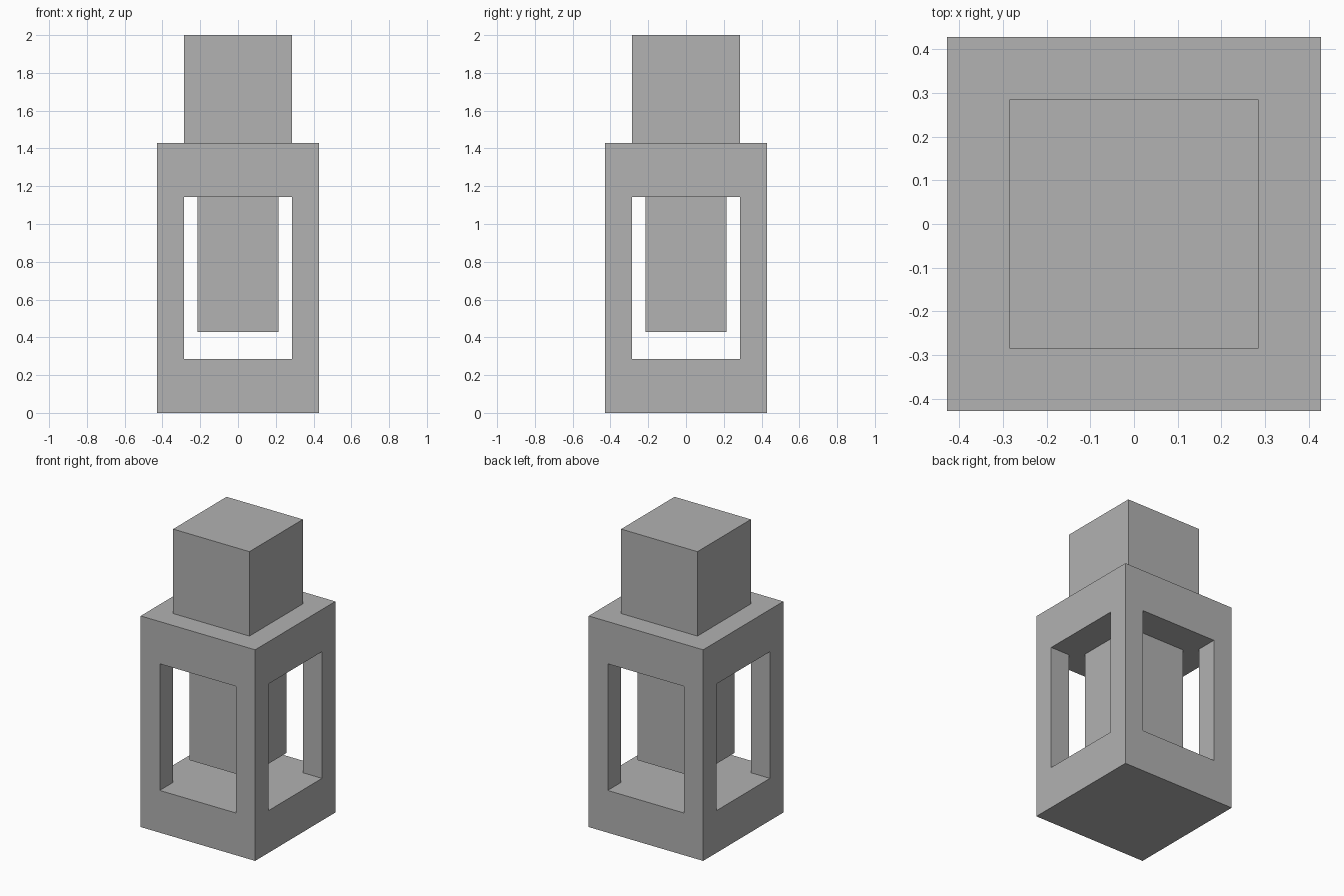
import bpy
from mathutils import Matrix, Vector

default = bpy.data.objects.get("Cube")
if default:
    bpy.data.objects.remove(default, do_unlink=True)

U = 1 / 14  # grid module shared by every dimension

grey = bpy.data.materials.new("plain grey")
grey.use_nodes = True
colour = (0.445, 0.445, 0.445, 1)
grey.diffuse_color = colour
grey.node_tree.nodes["Principled BSDF"].inputs["Base Color"].default_value = colour


def box(name, half_x, half_y, bottom, top):
    """Centred block, with sizes in grid modules."""
    bpy.ops.mesh.primitive_cube_add(size=1)
    obj = bpy.context.object
    obj.name = name
    obj.data.transform(Matrix.Diagonal(Vector((2 * half_x, 2 * half_y, top - bottom, 1)) * U))
    obj.data.transform(Matrix.Translation((0, 0, (bottom + top) / 2 * U)))
    obj.data.materials.append(grey)
    return obj


# Square housing, opened through both directions to leave four corner posts
housing = box("housing", 6, 6, 0, 20)
for name, half_x, half_y in (("side_opening", 7, 4), ("front_opening", 4, 7)):
    cutter = box(name, half_x, half_y, 4, 16)
    cut = housing.modifiers.new(name, "BOOLEAN")
    cut.operation = "DIFFERENCE"
    cut.solver = "EXACT"
    cut.object = cutter
    cutter.hide_render = True
    cutter.hide_viewport = True
    cutter.display_type = "WIRE"

# Block hanging from the housing ceiling, and the cap above
box("hanging_block", 3, 3, 6, 16)
box("top_block", 4, 4, 20, 28)
